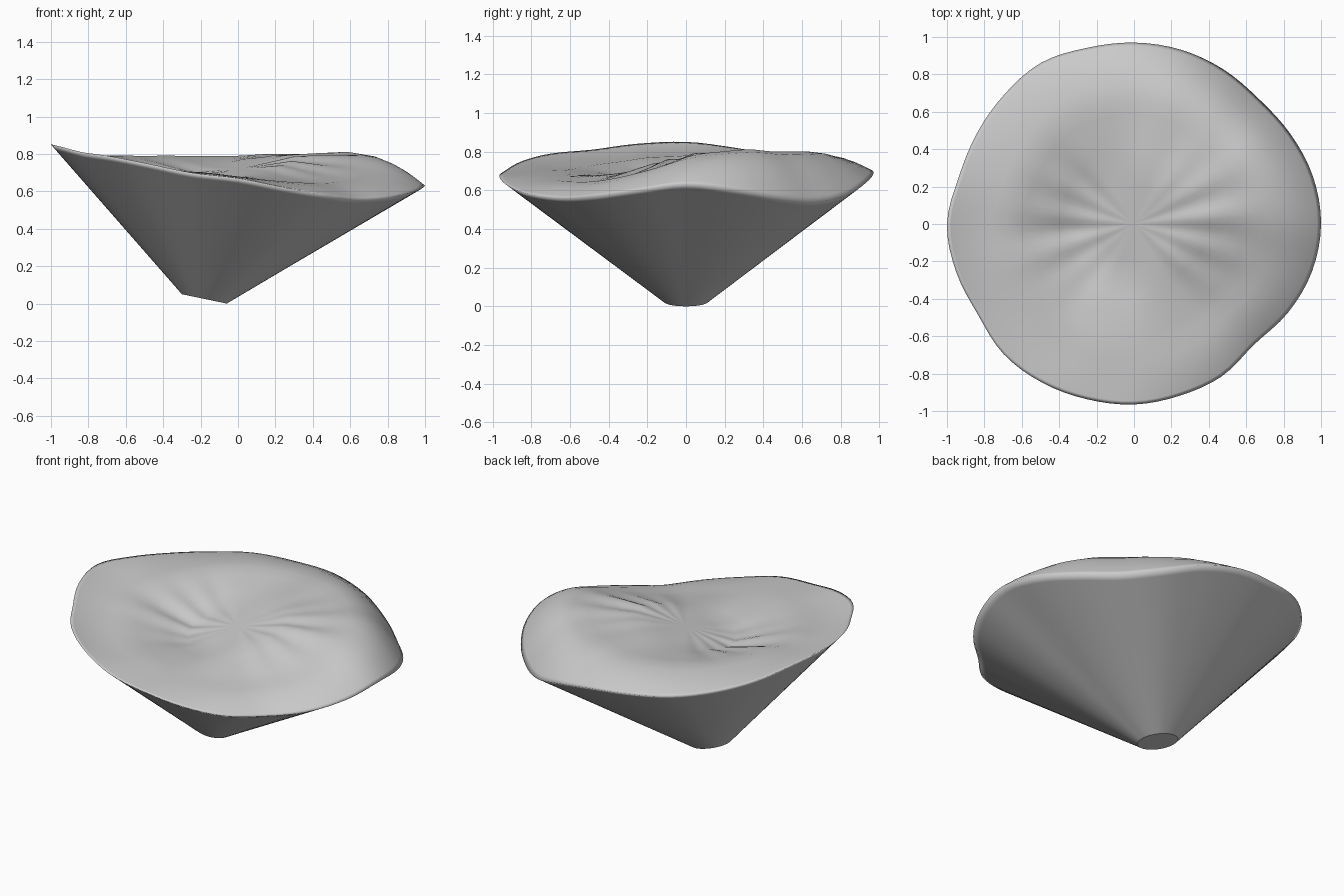
import bpy, bmesh
from math import sin, cos, tau, radians, exp

if "Cube" in bpy.data.objects:
    bpy.data.objects.remove(bpy.data.objects["Cube"])

# Rim measurements every 15 degrees, counter-clockwise from +x
RIM_R = [1, .99, .965, .945, .955, .965, .97, .975, .995, .98, .97, .97,
         1, .985, .965, .985, .98, .97, .965, .95, .94, .91, .95, .985]
RIM_Z = [.63, .60, .56, .54, .57, .64, .69, .71, .73, .75, .78, .82,
         .85, .84, .81, .79, .75, .70, .67, .62, .58, .56, .57, .60]
LIP_Z = [.77, .80, .81, .80, .80, .80, .79, .79, .79, .79, .79, .79,
         .78, .77, .75, .73, .71, .70, .68, .66, .65, .65, .67, .71]
SEGS = 96
HUB_Z, INNER, CREST = .72, .3, .68


def sample(table, a):
    """Smooth periodic (Catmull-Rom) lookup."""
    t = (a / tau * len(table)) % len(table)
    i = int(t)
    f = t - i
    p, q, r, s = (table[(i + k) % len(table)] for k in (-1, 0, 1, 2))
    return q + .5 * f * (r - p + f * (2*p - 5*q + 4*r - s + f * (3*(q - r) + s - p)))


def creases(a):
    """Radial folds, strongest on the left and right of the dish."""
    return abs(cos(a)) ** 3 * sin(15 * a) + .3 * sin(9 * a + 1)


def foot(a):
    return (-.18 + .12 * cos(a), .115 * sin(a), .025 * (1 - cos(a)))


def rim(a):
    r = sample(RIM_R, a)
    return (r * cos(a), r * sin(a), sample(RIM_Z, a))


def wall(t):
    return lambda a: [u + (v - u) * t for u, v in zip(foot(a), rim(a))]


def dish(f):
    def point(a):
        x, y, z = rim(a)
        lip = sample(LIP_Z, a)
        inner = HUB_Z + .07 * cos(a - radians(40))
        if f > CREST:      # rounded shoulder
            s = (1 - f) / (1 - CREST)
            h = z + (lip - z) * (1 - (1 - s) ** 2)
        elif f > INNER:    # gentle dish
            h = inner + (lip - inner) * (f - INNER) / (CREST - INNER)
        else:              # tilted floor
            h = HUB_Z + (inner - HUB_Z) * f / INNER
        h += .009 * creases(a) * exp(-((f - .42) / .2) ** 2)
        return (x * f, y * f, h)
    return point


# Single closed shell: foot, flared wall, rounded shoulder, shallow dish
bm = bmesh.new()
profile = [foot] + [wall(t) for t in (.3, .6, .85, .96)] + [rim]
profile += [dish(f) for f in (.98, .95, .9, .84, .76, .68, .6, .5, .4, .3, .2, .1)]
rings = [[bm.verts.new(p(tau * i / SEGS)) for i in range(SEGS)] for p in profile]
for lo, hi in zip(rings, rings[1:]):
    for i in range(SEGS):
        j = (i + 1) % SEGS
        bm.faces.new((lo[i], lo[j], hi[j], hi[i]))
base = bm.faces.new(rings[0][::-1])
hub = bm.verts.new((0, 0, HUB_Z))
for i in range(SEGS):
    bm.faces.new((rings[-1][i], rings[-1][(i + 1) % SEGS], hub))
for face in bm.faces:
    face.smooth = True
for edge in base.edges:
    edge.smooth = False
bmesh.ops.recalc_face_normals(bm, faces=bm.faces)

mesh = bpy.data.meshes.new("funnel_cap")
bm.to_mesh(mesh)
bm.free()
bpy.context.collection.objects.link(bpy.data.objects.new("funnel_cap", mesh))
